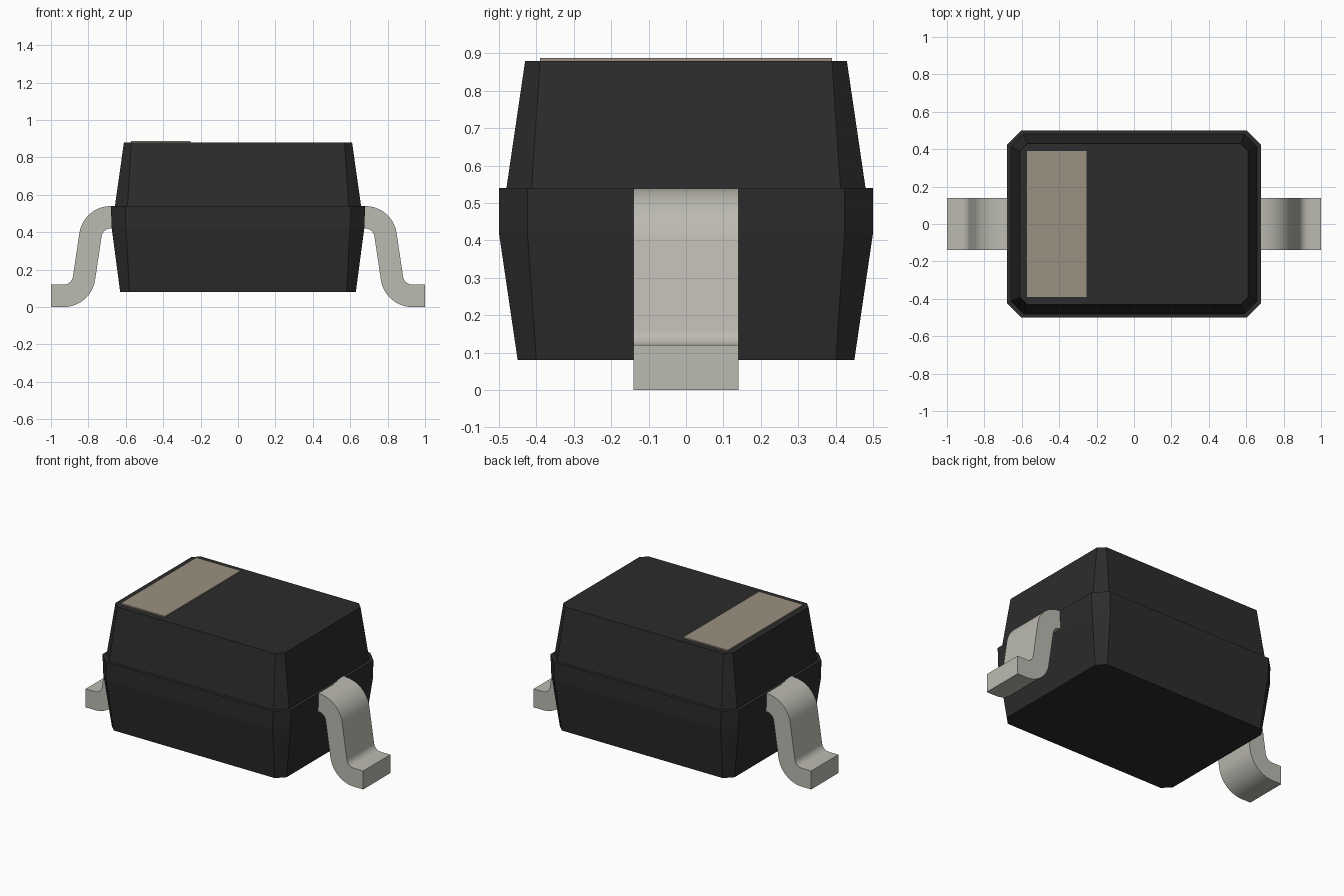
import bpy, bmesh
from math import sin, cos, radians

if "Cube" in bpy.data.objects:
    bpy.data.objects.remove(bpy.data.objects["Cube"])


def material(name, rgb):
    m = bpy.data.materials.new(name)
    m.diffuse_color = (*rgb, 1)
    m.use_nodes = True
    m.node_tree.nodes["Principled BSDF"].inputs["Base Color"].default_value = m.diffuse_color
    return m


def finish(name, bm, mat):
    bmesh.ops.recalc_face_normals(bm, faces=bm.faces)
    me = bpy.data.meshes.new(name)
    bm.to_mesh(me)
    bm.free()
    me.materials.append(mat)
    ob = bpy.data.objects.new(name, me)
    bpy.context.collection.objects.link(ob)
    return ob


black = material("black_plastic", (0.025, 0.025, 0.025))
metal = material("tin_metal", (0.50, 0.49, 0.44))
tan = material("tan_mark", (0.33, 0.28, 0.22))

# Body: chamfered rectangles stacked in z (z, half x, half y, chamfer)
levels = [(0.08, 0.63, 0.45, 0.05), (0.42, 0.675, 0.50, 0.076),
          (0.54, 0.68, 0.50, 0.077), (0.54, 0.658, 0.48, 0.067),
          (0.88, 0.61, 0.43, 0.04)]
bm = bmesh.new()
rings = []
for z, x, y, c in levels:
    outline = [(x, y - c), (x - c, y), (c - x, y), (-x, y - c),
               (-x, c - y), (c - x, -y), (x - c, -y), (x, c - y)]
    rings.append([bm.verts.new((px, py, z)) for px, py in outline])
for low, high in zip(rings, rings[1:]):
    for i in range(8):
        j = (i + 1) % 8
        bm.faces.new((low[i], low[j], high[j], high[i]))
bm.faces.new(rings[0])
bm.faces.new(rings[-1])
finish("body", bm, black)

# Polarity band on the top face
bm = bmesh.new()
bmesh.ops.create_cube(bm, size=1)
for v in bm.verts:
    v.co = (-0.413 + v.co.x * 0.32, v.co.y * 0.78, 0.883 + v.co.z * 0.01)
finish("polarity_band", bm, tan)


# Gull-wing leads: two bends joined by a slightly sloped leg
def arc(cx, cz, r, a0, a1, n=10):
    return [(cx + r * cos(radians(a0 + (a1 - a0) * i / n)),
             cz + r * sin(radians(a0 + (a1 - a0) * i / n))) for i in range(n + 1)]


tilt, r_in, r_out, half_w = 8.5, 0.05, 0.17, 0.14
shoulder, foot = (0.68, 0.37), (0.932, 0.17)
upper = ([(0.66, 0.54)] + arc(*shoulder, r_out, 90, tilt)
         + arc(*foot, r_in, 180 + tilt, 270) + [(1.0, 0.12)])
lower = ([(0.66, 0.42)] + arc(*shoulder, r_in, 90, tilt)
         + arc(*foot, r_out, 180 + tilt, 270) + [(1.0, 0.0)])

for side, name in ((1, "right_lead"), (-1, "left_lead")):
    bm = bmesh.new()
    sections = []
    for (ux, uz), (lx, lz) in zip(upper, lower):
        sections.append([bm.verts.new((side * x, y, z)) for x, y, z in (
            (ux, -half_w, uz), (ux, half_w, uz), (lx, half_w, lz), (lx, -half_w, lz))])
    for a, b in zip(sections, sections[1:]):
        for i in range(4):
            j = (i + 1) % 4
            bm.faces.new((a[i], a[j], b[j], b[i]))
    bm.faces.new(sections[0])
    bm.faces.new(sections[-1])
    # the lower foot bend is centred so that it meets z = 0
    lead = finish(name, bm, metal)
    bpy.ops.object.select_all(action="DESELECT")
    lead.select_set(True)
    bpy.context.view_layer.objects.active = lead
    bpy.ops.object.shade_smooth_by_angle(angle=radians(30))
